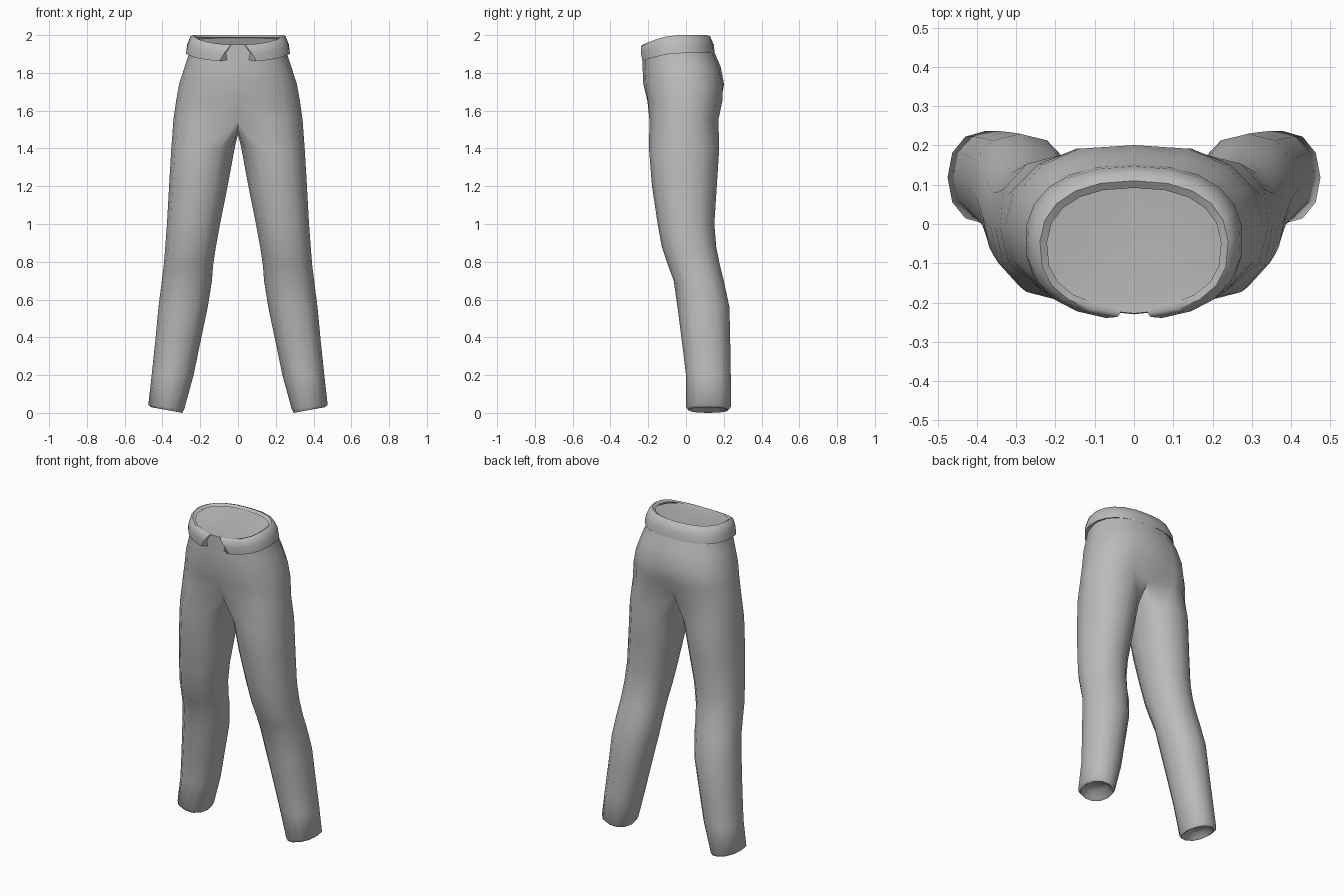
import bpy, bmesh, math

if "Cube" in bpy.data.objects:
    bpy.data.objects.remove(bpy.data.objects["Cube"])

mat = bpy.data.materials.new("grey cloth")
mat.use_nodes = True
GREY = (0.5, 0.5, 0.5, 1)
mat.diffuse_color = GREY
mat.node_tree.nodes["Principled BSDF"].inputs["Base Color"].default_value = GREY


def spow(v, p):
    return math.copysign(abs(v) ** p, v)


def oval(deg, hw, yf, yb, p=0.85):
    """Point on a squarish oval; -90 degrees is the front, 0 is the left side."""
    a = math.radians(deg)
    return hw * spow(math.cos(a), p), (yf + yb) / 2 + (yb - yf) / 2 * spow(math.sin(a), p)


def bridge(bm, a, b, closed):
    n = len(a)
    for i in range(n if closed else n - 1):
        j = (i + 1) % n
        bm.faces.new((a[i], a[j], b[j], b[i]))


def finish(bm, name, angle):
    """Mirror the half across x = 0, weld the seam, shade smooth."""
    copy = bmesh.ops.duplicate(bm, geom=bm.verts[:] + bm.edges[:] + bm.faces[:])["geom"]
    for v in copy:
        if isinstance(v, bmesh.types.BMVert):
            v.co.x = -v.co.x
    bmesh.ops.remove_doubles(bm, verts=bm.verts[:], dist=0.0005)
    bmesh.ops.recalc_face_normals(bm, faces=bm.faces[:])
    me = bpy.data.meshes.new(name)
    bm.to_mesh(me)
    bm.free()
    me.materials.append(mat)
    ob = bpy.data.objects.new(name, me)
    bpy.context.collection.objects.link(ob)
    bpy.ops.object.select_all(action="DESELECT")
    ob.select_set(True)
    bpy.context.view_layer.objects.active = ob
    bpy.ops.object.shade_smooth_by_angle(angle=math.radians(angle))


# --- trousers: half of the hips, then one leg ---
bm = bmesh.new()

# hip rings: z, half width, front y, back y, front and back centre dips, z rise to the back
hips = [
    (1.95, 0.248, -0.228, 0.125, 0, 0, 0.035),
    (1.90, 0.258, -0.228, 0.150, 0, 0, 0.01),
    (1.83, 0.283, -0.230, 0.185, 0, 0, 0),
    (1.74, 0.312, -0.226, 0.206, 0, 0.005, 0),
    (1.65, 0.328, -0.214, 0.206, 0.01, 0.02, 0),
    (1.55, 0.342, -0.206, 0.184, 0.045, 0.055, 0),
]
rings = []
for z, hw, yf, yb, df, db, rise in hips:
    ring = []
    for k in range(9):
        x, y = oval(-90 + 22.5 * k, hw, yf, yb)
        y += df if k == 0 else -db if k == 8 else 0
        ring.append(bm.verts.new((0 if k in (0, 8) else x, y, z + rise * (y - yf) / (yb - yf))))
    rings.append(ring)
for a, b in zip(rings, rings[1:]):
    bridge(bm, a, b, False)

# closed top, slightly dished
inner = [bm.verts.new((v.co.x * 0.8, -0.05 + (v.co.y + 0.05) * 0.8, v.co.z - 0.003)) for v in rings[0]]
bridge(bm, rings[0], inner, False)
bm.faces.new(inner)

# crotch seam closes the hip ring into the top of the leg
seam = [bm.verts.new((0, y, z)) for y, z in ((0.075, 1.49), (0, 1.475), (-0.09, 1.49))]
prev = rings[-1] + seam

# leg rings: z, inner x, outer x, front y, back y, z rise to the outside
leg = [
    (1.40, 0.018, 0.353, -0.196, 0.176, 0),
    (1.20, 0.055, 0.365, -0.180, 0.163, 0),
    (1.00, 0.095, 0.376, -0.150, 0.150, 0),
    (0.88, 0.117, 0.385, -0.128, 0.160, 0),
    (0.78, 0.132, 0.393, -0.095, 0.180, 0),
    (0.70, 0.138, 0.403, -0.065, 0.200, 0),
    (0.56, 0.160, 0.421, -0.045, 0.230, 0),
    (0.38, 0.198, 0.438, -0.022, 0.234, 0),
    (0.20, 0.235, 0.457, 0.000, 0.237, 0),
    (0.022, 0.284, 0.475, 0.000, 0.237, 0.02),
    (0.000, 0.295, 0.460, 0.012, 0.225, 0.03),
    (0.010, 0.310, 0.445, 0.028, 0.210, 0.03),
    (0.040, 0.330, 0.425, 0.050, 0.185, 0.02),
]
for z, xi, xo, yf, yb, rise in leg:
    ring = []
    for k in range(12):
        x, y = oval(-120 + 30 * k, (xo - xi) / 2, yf, yb, 0.92)
        ring.append(bm.verts.new(((xi + xo) / 2 + x, y, z + rise * (0.5 + x / (xo - xi)))))
    bridge(bm, prev, ring, True)
    prev = ring
bm.faces.new(prev)
finish(bm, "trousers", 60)

# --- waistband: open at the front, mirrored from one half ---
bm = bmesh.new()
# profile: start angle, half width, front y, back y, front z, back z
profile = [
    (-82, 0.250, -0.222, 0.135, 1.870, 1.915),
    (-73, 0.277, -0.238, 0.152, 1.860, 1.905),
    (-78, 0.271, -0.243, 0.147, 1.905, 1.950),
    (-83, 0.253, -0.238, 0.128, 1.942, 1.993),
    (-84, 0.240, -0.228, 0.110, 1.950, 2.000),
    (-84, 0.222, -0.212, 0.092, 1.948, 1.988),
]
rows = []
for start, hw, yf, yb, zf, zb in profile:
    row = []
    for k in range(11):
        x, y = oval(start + (90 - start) * k / 10, hw, yf, yb)
        t = min(1, (y - yf) / (yb - yf) / 0.55)
        row.append(bm.verts.new((0 if k == 10 else x, y, zf + (zb - zf) * math.sin(t * math.pi / 2))))
    rows.append(row)
for a, b in zip(rows, rows[1:]):
    bridge(bm, a, b, False)
# front end of the band
bm.faces.new([r[0] for r in rows])
finish(bm, "waistband", 50)
